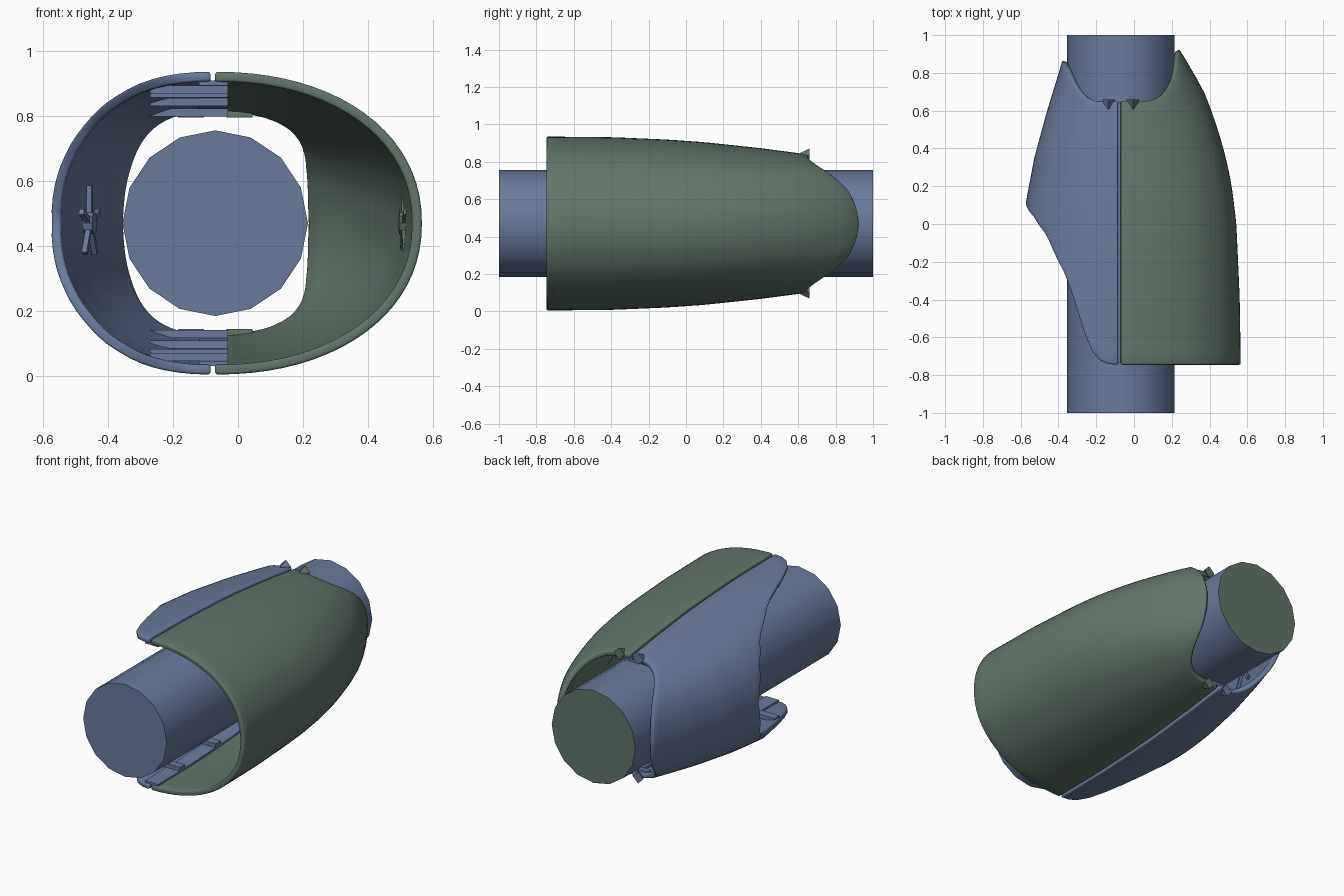
import bpy, bmesh, math
from mathutils import Matrix, Vector

if "Cube" in bpy.data.objects:
    bpy.data.objects.remove(bpy.data.objects["Cube"])

CX, CZ = -0.07, 0.47


def material(name, rgb):
    m = bpy.data.materials.new(name)
    m.diffuse_color = (*rgb, 1)
    m.use_nodes = True
    m.node_tree.nodes["Principled BSDF"].inputs["Base Color"].default_value = m.diffuse_color
    return m


BLUE = material("slate_blue", (0.14, 0.195, 0.33))
GREEN = material("sage_green", (0.12, 0.18, 0.145))


def interp(pts, t):
    if t <= pts[0][0]:
        return pts[0][1]
    for (a, va), (b, vb) in zip(pts, pts[1:]):
        if t <= b:
            return va + (vb - va) * (t - a) / (b - a)
    return pts[-1][1]


def finish(name, bm, mat, bevel=0.0, thick=0.0):
    me = bpy.data.meshes.new(name)
    bm.to_mesh(me)
    bm.free()
    ob = bpy.data.objects.new(name, me)
    bpy.context.collection.objects.link(ob)
    me.materials.append(mat)
    if thick:
        s = ob.modifiers.new("thickness", 'SOLIDIFY')
        s.thickness, s.offset = thick, -1
    if bevel:
        b = ob.modifiers.new("rim", 'BEVEL')
        b.width, b.segments, b.limit_method = bevel, 2, 'ANGLE'
        b.angle_limit = math.radians(50)
    bpy.ops.object.select_all(action='DESELECT')
    ob.select_set(True)
    bpy.context.view_layer.objects.active = ob
    bpy.ops.object.shade_smooth_by_angle(angle=math.radians(35))
    return ob


# Shell dimensions along y, and edge outlines by angle from the side
HEIGHT = [(-.745, .465), (-.4, .462), (-.1, .449), (.1, .435), (.4, .403), (.65, .37), (.92, .33)]
WIDTH_R = [(-.745, .635), (-.4, .63), (0, .612), (.2, .588), (.35, .557), (.48, .52), (.6, .48),
           (.7, .44), (.82, .375), (.92, .31)]
WIDTH_L = [(-.745, .55), (-.2, .535), (.1, .505), (.35, .458), (.6, .39), (.86, .31)]
BACK = [(0, .925), (10, .918), (20, .9), (30, .87), (40, .82), (51, .75), (60, .695),
        (66, .668), (72, .653), (78, .65)]
FRONT_L = [(0, .11), (12, .083), (26, .04), (43, -.06), (58, -.25), (65, -.39), (70, -.53),
           (75, -.65), (79, -.71), (84, -.74), (90, -.745)]


def shell(name, side, width, front, back, gap, mat):
    bm = bmesh.new()
    rows, cols, power = 40, 22, 2 / 2.15
    grid = []
    for i in range(rows + 1):
        a = math.radians(-90 + 180 * i / rows)
        deg = abs(math.degrees(a))
        c, s = max(0, math.cos(a)) ** power, abs(math.sin(a)) ** power
        if deg > 89.9:
            c = 0
        y0, y1 = front(deg), back(deg)
        row = []
        for j in range(cols + 1):
            y = y0 + (y1 - y0) * j / cols
            x = CX + side * (gap + (interp(width, y) - gap) * c)
            row.append(bm.verts.new((x, y, CZ + math.copysign(interp(HEIGHT, y) * s, a))))
        grid.append(row)
    for r, q in zip(grid, grid[1:]):
        for j in range(cols):
            f = bm.faces.new((r[j], r[j + 1], q[j + 1], q[j]))
            f.normal_update()
            out = f.calc_center_median() - Vector((CX, 0, CZ))
            out.y = 0
            if f.normal.dot(out) < 0:
                f.normal_flip()
    finish(name, bm, mat, 0.007, 0.03)


shell("right_shell", 1, WIDTH_R, lambda d: -.745, lambda d: interp(BACK, d), 0, GREEN)
shell("left_shell", -1, WIDTH_L, lambda d: interp(FRONT_L, d),
      lambda d: .65 + (interp(BACK, d) - .65) * .78, 0.015, BLUE)

# Arm cylinder through the shell
bm = bmesh.new()
bmesh.ops.create_cone(bm, cap_ends=True, segments=16, radius1=.285, radius2=.285, depth=2,
                      matrix=Matrix.Translation((CX, 0, CZ)) @ Matrix.Rotation(math.pi / 2, 4, 'X'))
arm = finish("arm_core", bm, BLUE)
arm.data.materials.append(GREEN)
for p in arm.data.polygons:
    p.use_smooth = len(p.vertices) == 4
    if p.normal.y > .9:
        p.material_index = 1


def add_box(bm, centre, size, rot=Matrix.Identity(4)):
    bmesh.ops.create_cube(bm, size=1, matrix=Matrix.Translation(centre) @ rot
                          @ Matrix.Diagonal((*size, 1)))


# Seam lip, cross tabs and rear hooks, on top and bottom
for s, where in ((1, "top"), (-1, "bottom")):
    bm = bmesh.new()
    prev = None
    for j in range(19):
        y = -.735 + 1.38 * j / 18
        h = interp(HEIGHT, y)
        ring = [bm.verts.new((x, y, CZ + s * (h - d)))
                for x, d in ((-.12, .026), (-.03, .026), (-.03, .042), (-.12, .042))]
        if prev:
            for k in range(4):
                bm.faces.new((prev[k], prev[k - 1], ring[k - 1], ring[k]))
        else:
            bm.faces.new(ring)
        prev = ring
    bm.faces.new(prev)
    bmesh.ops.recalc_face_normals(bm, faces=bm.faces)
    finish(where + "_seam_lip", bm, BLUE)

    bm = bmesh.new()
    for y in (-.5, -.15, .2, .48):
        add_box(bm, (-.15, y, CZ + s * (interp(HEIGHT, y) - .052)), (.24, .05, .025))
    finish(where + "_cross_tabs", bm, BLUE)

    for x, side, mat in ((-.135, "left", BLUE), (-.005, "right", GREEN)):
        bm = bmesh.new()
        bmesh.ops.create_cone(bm, cap_ends=True, segments=4, radius1=.036, radius2=.012, depth=.05,
                              matrix=Matrix.Translation((x, .635, CZ + s * .365))
                              @ Matrix.Rotation(math.pi / 2, 4, 'X'))
        add_box(bm, (x + (.01 if side == "right" else -.01), .62, CZ + s * .335), (.08, .03, .02))
        finish(where + "_" + side + "_hook", bm, mat)

# Star-shaped fasteners on the inner side walls
for name, x, y, tilt, mat in (("left_fastener", -.455, .42, -.24, BLUE),
                              ("right_fastener", .51, -.02, .06, GREEN)):
    bm = bmesh.new()
    base = Matrix.Translation((x, y, CZ)) @ Matrix.Rotation(tilt * -1, 4, 'Z').inverted()
    for k in range(5):
        m = base @ Matrix.Rotation(math.tau * k / 5, 4, 'X') @ Matrix.Translation((0, 0, .06))
        bmesh.ops.create_cube(bm, size=1, matrix=m @ Matrix.Diagonal((.016, .018, .11, 1)))
    bmesh.ops.create_cone(bm, cap_ends=True, segments=10, radius1=.035, radius2=.035, depth=.03,
                          matrix=base @ Matrix.Rotation(math.pi / 2, 4, 'Y'))
    finish(name, bm, mat)
